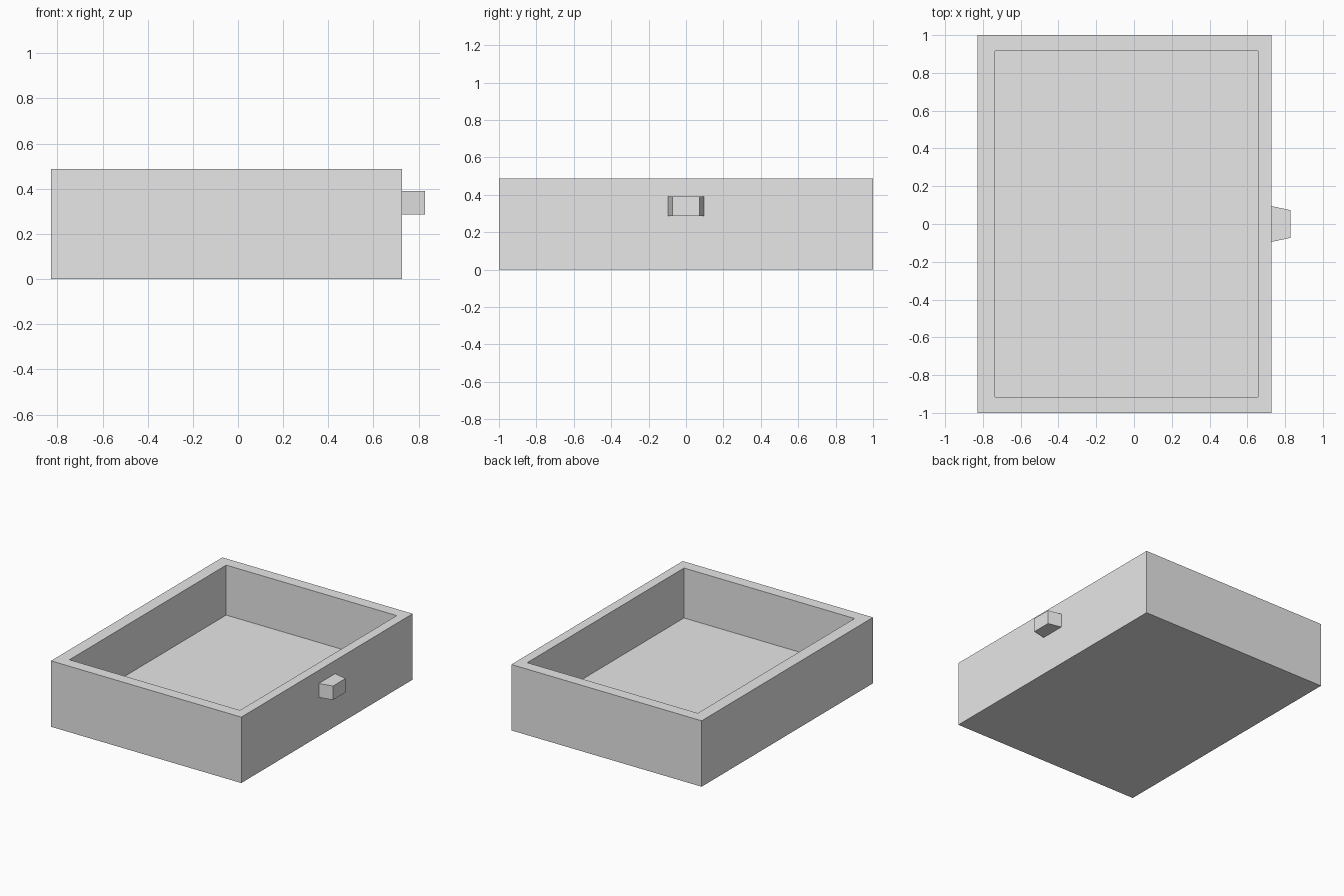
import bpy, bmesh

if "Cube" in bpy.data.objects:
    bpy.data.objects.remove(bpy.data.objects["Cube"], do_unlink=True)

grey = bpy.data.materials.new("light_grey")
grey.use_nodes = True
grey.diffuse_color = (0.8, 0.8, 0.8, 1)
grey.node_tree.nodes["Principled BSDF"].inputs["Base Color"].default_value = (0.8, 0.8, 0.8, 1)


def add_box(bm, low, high):
    """Add an axis-aligned box between two corners and return its vertices."""
    verts = bmesh.ops.create_cube(bm, size=1)["verts"]
    for v in verts:
        for i in range(3):
            v.co[i] = high[i] if v.co[i] > 0 else low[i]
    return verts


def finish(bm, name):
    bmesh.ops.recalc_face_normals(bm, faces=bm.faces)
    mesh = bpy.data.meshes.new(name)
    bm.to_mesh(mesh)
    bm.free()
    mesh.materials.append(grey)
    obj = bpy.data.objects.new(name, mesh)
    bpy.context.collection.objects.link(obj)
    return obj


# Drawer dimensions
BACK, FRONT, HALF_WIDTH, HEIGHT = -0.828, 0.727, 1.0, 0.487
IN_BACK, IN_FRONT, IN_HALF, FLOOR = -0.737, 0.657, 0.915, 0.118

# Open tray: inset the top face, fit it to the cavity outline, then sink it
bm = bmesh.new()
add_box(bm, (BACK, -HALF_WIDTH, 0), (FRONT, HALF_WIDTH, HEIGHT))
top = max(bm.faces, key=lambda f: f.calc_center_median().z)
bmesh.ops.inset_region(bm, faces=[top], thickness=0.05)
for v in top.verts:
    v.co.x = IN_FRONT if v.co.x > 0 else IN_BACK
    v.co.y = IN_HALF if v.co.y > 0 else -IN_HALF
floor = bmesh.ops.extrude_discrete_faces(bm, faces=[top])["faces"][0]
for v in floor.verts:
    v.co.z = FLOOR
finish(bm, "drawer_tray")

# Tapered knob on the drawer front
bm = bmesh.new()
for v in add_box(bm, (FRONT, -0.095, 0.287), (0.828, 0.095, 0.39)):
    if v.co.x > FRONT + 0.05:
        v.co.y *= 0.77
finish(bm, "drawer_knob")
